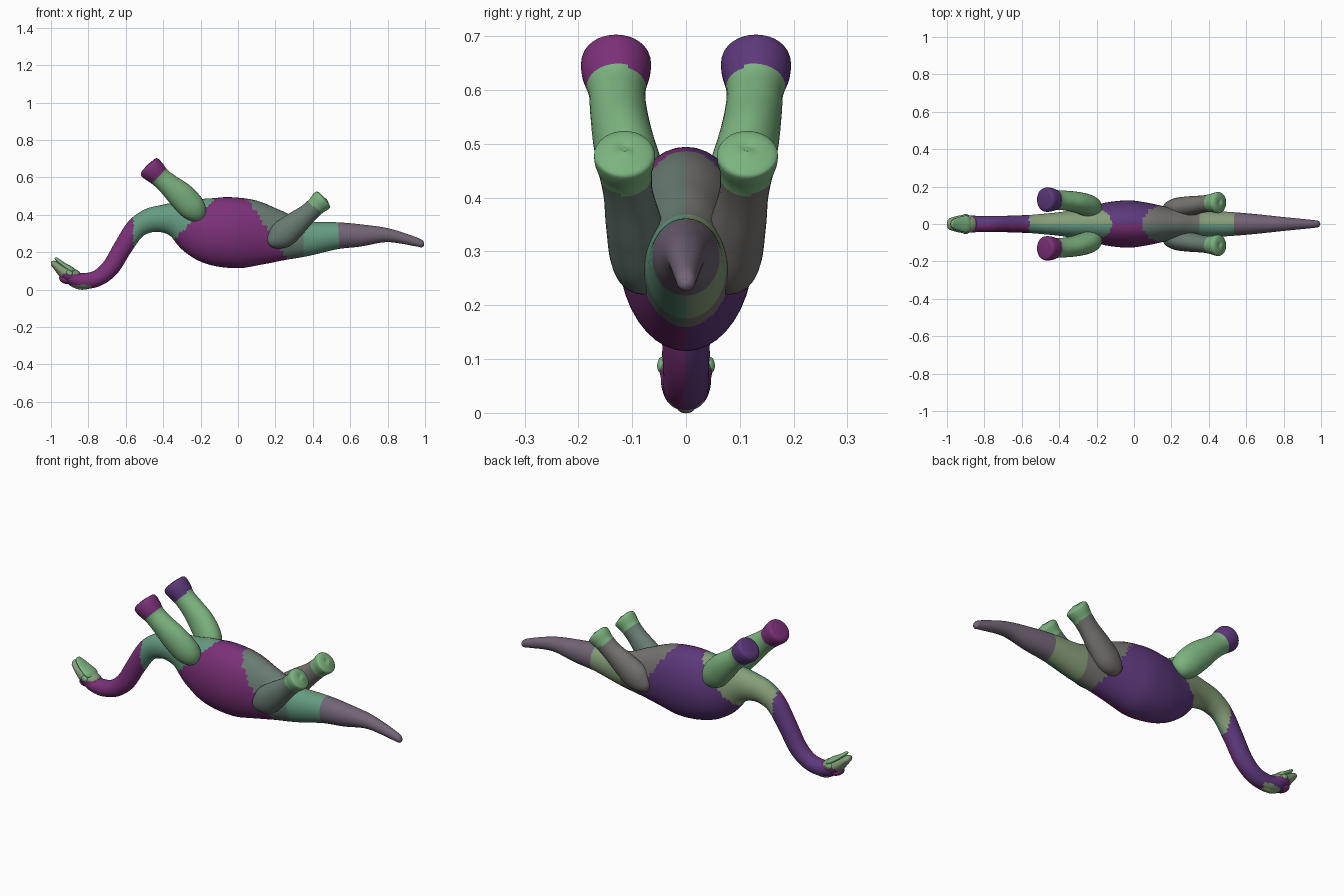
import bpy, bmesh, math
from mathutils import Vector

PALETTE = {
    "plum": (0.20, 0.03, 0.19, 1), "violet": (0.11, 0.04, 0.20, 1),
    "green": (0.20, 0.45, 0.21, 1), "teal": (0.13, 0.33, 0.22, 1),
    "olive": (0.24, 0.34, 0.19, 1), "slate": (0.14, 0.20, 0.17, 1),
    "taupe": (0.18, 0.17, 0.16, 1), "mauve": (0.17, 0.13, 0.18, 1),
}
NAMES = list(PALETTE)
MATS = []
for n, c in PALETTE.items():
    m = bpy.data.materials.new(n)
    m.diffuse_color = c
    MATS.append(m)


def spline(pts, steps):
    """Catmull-Rom interpolation of station tuples."""
    out = []
    for i in range(len(pts) - 1):
        p0, p1 = pts[max(i - 1, 0)], pts[i]
        p2, p3 = pts[i + 1], pts[min(i + 2, len(pts) - 1)]
        for s in range(steps):
            t = s / steps
            out.append([0.5 * (2 * b + (c - a) * t + (2 * a - 5 * b + 4 * c - d) * t * t
                               + (3 * b - a - 3 * c + d) * t ** 3)
                        for a, b, c, d in zip(p0, p1, p2, p3)])
    out.append(list(pts[-1]))
    return out


def loft(name, stations, colour, steps=8, sides=40):
    """Stations: x, y, z, half width (sideways), half height. colour(p) -> palette name."""
    rows = spline(stations, steps)
    cs = [Vector(r[:3]) for r in rows]
    bm = bmesh.new()
    rings = []
    for i, r in enumerate(rows):
        t = (cs[min(i + 1, len(cs) - 1)] - cs[max(i - 1, 0)]).normalized()
        side = Vector((0, 1, 0))
        side = (side - t * side.dot(t)).normalized()
        up = side.cross(t)
        w, h = max(r[3], 0.002), max(r[4], 0.002)
        rings.append([bm.verts.new(cs[i] + side * w * math.cos(a) + up * h * math.sin(a))
                      for a in (2 * math.pi * k / sides for k in range(sides))])
    for a, b in zip(rings, rings[1:]):
        for k in range(sides):
            j = (k + 1) % sides
            bm.faces.new((a[k], a[j], b[j], b[k]))
    bm.faces.new(rings[0][::-1])
    bm.faces.new(rings[-1])
    bmesh.ops.recalc_face_normals(bm, faces=bm.faces)
    for f in bm.faces:
        f.smooth = True
        f.material_index = NAMES.index(colour(f.calc_center_median()))
    me = bpy.data.meshes.new(name)
    bm.to_mesh(me)
    bm.free()
    for m in MATS:
        me.materials.append(m)
    ob = bpy.data.objects.new(name, me)
    bpy.context.collection.objects.link(ob)
    return ob


def trunk_colour(p):
    back = p.y > 0
    if p.x > 0.54:
        return "mauve"
    if p.x > 0.35:
        return "olive" if back else "teal"
    if p.x > 0.06 + (0.47 - p.z) * 0.65:
        return "taupe" if back else "slate"
    if p.x > -0.17 - (0.44 - p.z):
        return "violet" if back else "plum"
    if p.x > -0.56:
        return "olive" if back else "teal"
    if p.x < -0.79 and p.z < 0.025:
        return "olive"
    return "violet" if back else "plum"


# trunk: tail tip, belly, shoulders and S-shaped neck (animal lies on its back)
loft("body_neck_and_tail", [
    (0.995, 0, 0.238, 0.004, 0.004), (0.985, 0, 0.241, 0.016, 0.016),
    (0.95, 0, 0.256, 0.022, 0.024), (0.80, 0, 0.291, 0.037, 0.037),
    (0.65, 0, 0.290, 0.053, 0.060), (0.52, 0, 0.288, 0.064, 0.073),
    (0.35, 0, 0.272, 0.075, 0.097), (0.20, 0, 0.287, 0.088, 0.143),
    (0.08, 0, 0.300, 0.112, 0.178), (-0.02, 0, 0.304, 0.126, 0.189),
    (-0.13, 0, 0.314, 0.118, 0.181), (-0.23, 0, 0.340, 0.095, 0.152),
    (-0.33, 0, 0.373, 0.074, 0.098), (-0.41, 0, 0.379, 0.062, 0.073),
    (-0.48, 0, 0.367, 0.055, 0.064), (-0.55, 0, 0.322, 0.049, 0.055),
    (-0.62, 0, 0.218, 0.046, 0.050), (-0.68, 0, 0.120, 0.044, 0.048),
    (-0.75, 0, 0.062, 0.042, 0.044), (-0.83, 0, 0.046, 0.043, 0.042),
    (-0.89, 0, 0.063, 0.046, 0.038), (-0.92, 0, 0.085, 0.030, 0.022)], trunk_colour)


# head: skull and snout, lower jaw, brow lumps and crown ridge
def head_colour(p):
    return "plum" if p.x > -0.94 and p.z < 0.085 else "olive"


loft("skull", [
    (-0.84, 0, 0.055, 0.015, 0.012), (-0.86, 0, 0.062, 0.040, 0.036),
    (-0.90, 0, 0.078, 0.049, 0.041), (-0.935, 0, 0.098, 0.045, 0.033),
    (-0.965, 0, 0.122, 0.038, 0.023), (-0.988, 0, 0.142, 0.028, 0.016),
    (-0.997, 0, 0.151, 0.006, 0.004)], head_colour, 5, 28)
loft("lower_jaw", [
    (-0.87, 0, 0.088, 0.020, 0.010), (-0.89, 0, 0.104, 0.044, 0.017),
    (-0.925, 0, 0.127, 0.040, 0.014), (-0.955, 0, 0.150, 0.030, 0.011),
    (-0.973, 0, 0.166, 0.018, 0.008), (-0.977, 0, 0.171, 0.004, 0.003)],
    lambda p: "green", 5, 24)
loft("crown_ridge", [
    (-0.77, 0, 0.022, 0.004, 0.004), (-0.80, 0, 0.016, 0.016, 0.012),
    (-0.845, 0, 0.014, 0.018, 0.014), (-0.89, 0, 0.030, 0.016, 0.012),
    (-0.91, 0, 0.045, 0.004, 0.004)], lambda p: "olive", 4, 20)
loft("nose_crest", [
    (-0.895, 0, 0.058, 0.010, 0.010), (-0.905, 0, 0.052, 0.032, 0.022),
    (-0.93, 0, 0.056, 0.034, 0.021), (-0.945, 0, 0.068, 0.024, 0.015),
    (-0.952, 0, 0.075, 0.004, 0.004)], lambda p: "plum", 4, 20)

for s, label in ((-1, "right"), (1, "left")):
    loft("brow_" + label, [
        (-0.885, s * 0.042, 0.078, 0.002, 0.002), (-0.893, s * 0.042, 0.083, 0.011, 0.013),
        (-0.910, s * 0.041, 0.094, 0.011, 0.013), (-0.918, s * 0.040, 0.099, 0.002, 0.002)],
        lambda p: "green", 4, 16)

    # front legs with flared plum feet
    loft("front_leg_" + label, [
        (-0.195, s * 0.070, 0.385, 0.012, 0.015), (-0.208, s * 0.078, 0.400, 0.045, 0.048),
        (-0.245, s * 0.098, 0.440, 0.058, 0.071), (-0.305, s * 0.116, 0.503, 0.056, 0.072),
        (-0.365, s * 0.125, 0.557, 0.053, 0.060), (-0.412, s * 0.128, 0.597, 0.053, 0.055),
        (-0.445, s * 0.130, 0.629, 0.063, 0.062), (-0.468, s * 0.130, 0.650, 0.065, 0.065),
        (-0.480, s * 0.130, 0.661, 0.057, 0.056), (-0.484, s * 0.130, 0.665, 0.030, 0.030),
        (-0.485, s * 0.130, 0.666, 0.003, 0.003)],
        lambda p: ("violet" if p.y > 0 else "plum") if p.z - p.x > 1.03 else "green", 6, 32)

    # hind legs with pale green feet
    loft("hind_leg_" + label, [
        (0.165, s * 0.065, 0.245, 0.012, 0.012), (0.182, s * 0.070, 0.256, 0.045, 0.042),
        (0.235, s * 0.084, 0.292, 0.056, 0.072), (0.305, s * 0.097, 0.350, 0.052, 0.066),
        (0.370, s * 0.107, 0.404, 0.046, 0.053), (0.415, s * 0.112, 0.445, 0.049, 0.051),
        (0.442, s * 0.114, 0.470, 0.056, 0.057), (0.456, s * 0.114, 0.483, 0.054, 0.055),
        (0.463, s * 0.114, 0.489, 0.030, 0.032), (0.464, s * 0.114, 0.490, 0.003, 0.003)],
        lambda p: "green" if p.z + p.x > 0.85 else ("taupe" if p.y > 0 else "slate"), 6, 32)
